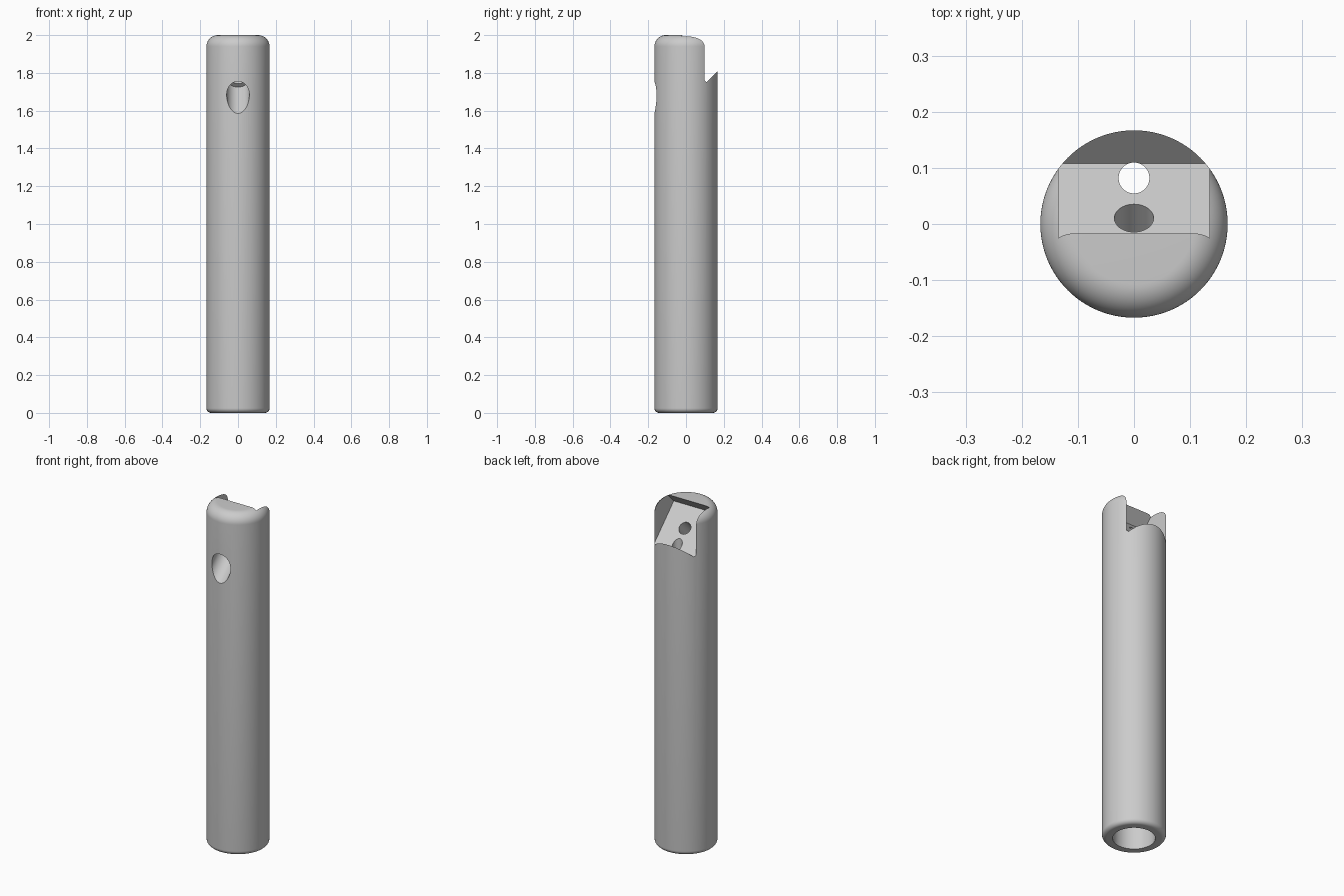
import bpy, bmesh, math
from mathutils import Matrix, Vector

cube = bpy.data.objects.get("Cube")
if cube:
    bpy.data.objects.remove(cube, do_unlink=True)

R, H = 0.167, 2.0            # tube radius and height
BORE, BORE_TOP = 0.111, 1.5  # socket in the bottom
TOP_FILLET, LOW_FILLET = 0.06, 0.025

grey = bpy.data.materials.new("plain_grey")
grey.use_nodes = True
colour = (0.6, 0.6, 0.6, 1)
grey.diffuse_color = colour
grey.node_tree.nodes["Principled BSDF"].inputs["Base Color"].default_value = colour


def add_object(name, bm):
    bmesh.ops.recalc_face_normals(bm, faces=bm.faces)
    mesh = bpy.data.meshes.new(name)
    bm.to_mesh(mesh)
    bm.free()
    mesh.materials.append(grey)
    obj = bpy.data.objects.new(name, mesh)
    bpy.context.collection.objects.link(obj)
    return obj


def fillet(r, z, radius, start, end, steps):
    """Arc points (r, z) in the lathe profile."""
    angles = [math.radians(start + (end - start) * i / steps) for i in range(steps + 1)]
    return [(r + radius * math.cos(a), z + radius * math.sin(a)) for a in angles]


def lathe(name, profile, segments=96):
    bm = bmesh.new()
    verts = [bm.verts.new((r, 0, z)) for r, z in profile]
    edges = [bm.edges.new(pair) for pair in zip(verts, verts[1:])]
    bmesh.ops.spin(bm, geom=verts + edges, cent=(0, 0, 0), axis=(0, 0, 1),
                   angle=math.tau, steps=segments)
    bmesh.ops.remove_doubles(bm, verts=bm.verts, dist=1e-5)
    return add_object(name, bm)


def drill(name, start, end, radius):
    """Round cutter running between two points."""
    start, end = Vector(start), Vector(end)
    axis = end - start
    turn = axis.to_track_quat('Z', 'Y').to_matrix().to_4x4()
    bm = bmesh.new()
    bmesh.ops.create_cone(bm, cap_ends=True, segments=64, radius1=radius, radius2=radius,
                          depth=axis.length,
                          matrix=Matrix.Translation((start + end) / 2) @ turn)
    return add_object(name, bm)


# Rounded tube body with a blind socket underneath
profile = [(0, BORE_TOP), (BORE, BORE_TOP), (BORE, 0)]
profile += fillet(R - LOW_FILLET, LOW_FILLET, LOW_FILLET, -90, 0, 8)
profile += fillet(R - TOP_FILLET, H - TOP_FILLET, TOP_FILLET, 0, 90, 14)
profile += [(0, H)]
body = lathe("tube_body", profile)

# Tilted rectangular pocket: its lowest corner sits at the back
corner = Vector((0, 0.108, 1.75))
up = Vector((0, -1, 1)).normalized()
out = Vector((0, 1, 1)).normalized()
length, depth, width = 0.265, 0.5, 0.27
centre = corner + up * length / 2 + out * depth / 2
bm = bmesh.new()
tilt = Matrix((Vector((1, 0, 0)), up, out)).transposed().to_4x4()
bmesh.ops.create_cube(bm, size=1, matrix=Matrix.Translation(centre) @ tilt
                      @ Matrix.Diagonal((width, length, depth, 1)))
cutters = [add_object("pocket_cutter", bm)]

# Angled screw hole with a wide counterbore opening at the front
mouth = Vector((0, -R, 1.67))
cutters.append(drill("counterbore_cutter", mouth - out * 0.15, mouth + out * 0.138, 0.06))
cutters.append(drill("screw_hole_cutter", mouth, mouth + out * 0.35, 0.035))

# Upright hole from the pocket down into the socket
cutters.append(drill("upright_hole_cutter", (0, 0.082, BORE_TOP - 0.1), (0, 0.082, 1.9), 0.0275))

bpy.context.view_layer.objects.active = body
for cutter in cutters:
    mod = body.modifiers.new(cutter.name, 'BOOLEAN')
    mod.operation = 'DIFFERENCE'
    mod.solver = 'EXACT'
    mod.object = cutter
    bpy.ops.object.modifier_apply(modifier=mod.name)
for cutter in cutters:
    bpy.data.objects.remove(cutter, do_unlink=True)

bpy.ops.object.select_all(action='DESELECT')
body.select_set(True)
bpy.ops.object.shade_smooth_by_angle(angle=math.radians(30))
